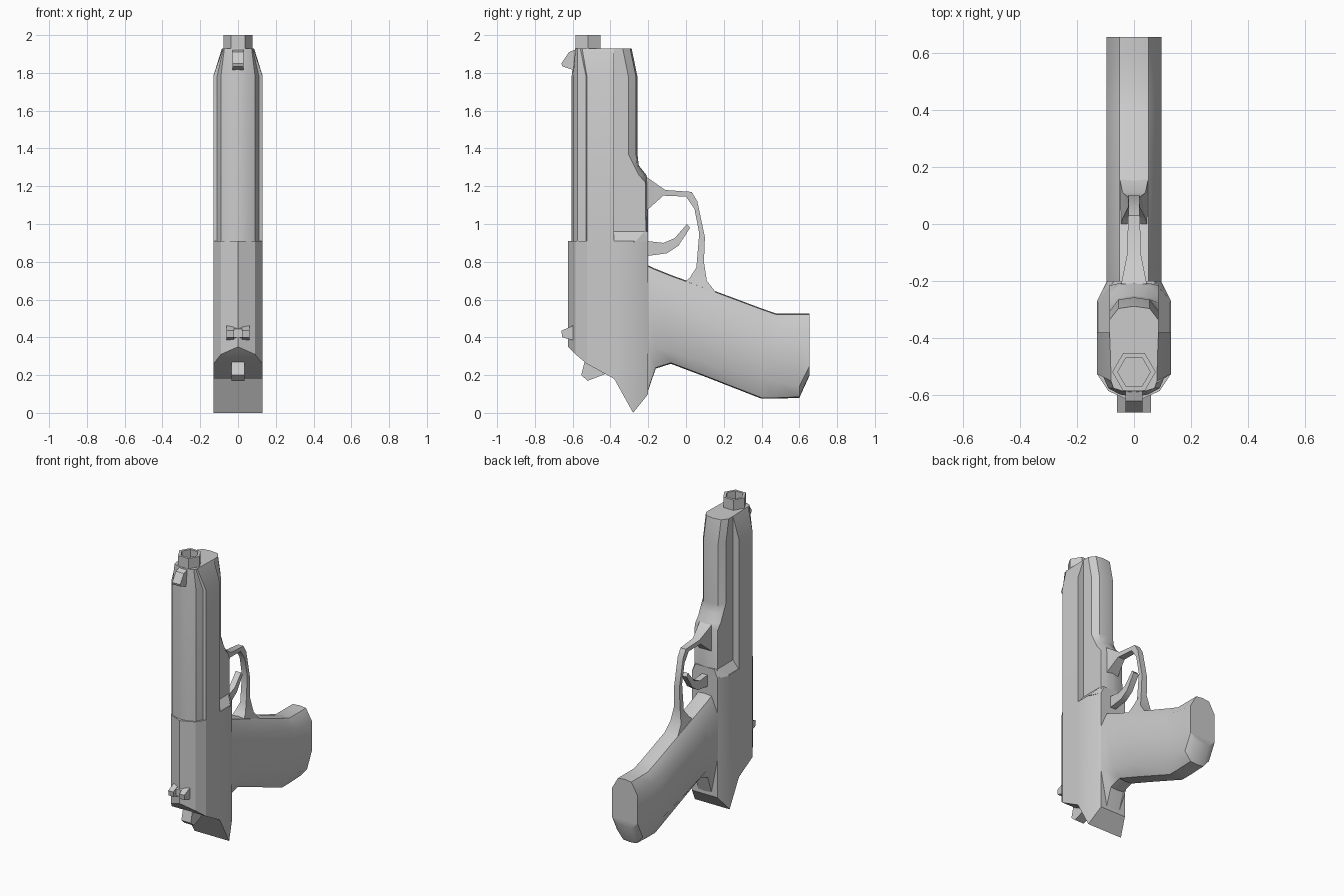
import bpy, bmesh, math

if "Cube" in bpy.data.objects:
    bpy.data.objects.remove(bpy.data.objects["Cube"])


def finish(name, bm, angle=28):
    bmesh.ops.remove_doubles(bm, verts=bm.verts, dist=1e-5)
    bmesh.ops.recalc_face_normals(bm, faces=bm.faces)
    mesh = bpy.data.meshes.new(name)
    bm.to_mesh(mesh)
    bm.free()
    ob = bpy.data.objects.new(name, mesh)
    bpy.context.collection.objects.link(ob)
    bpy.ops.object.select_all(action='DESELECT')
    ob.select_set(True)
    bpy.context.view_layer.objects.active = ob
    bpy.ops.object.shade_smooth_by_angle(angle=math.radians(angle))
    return ob


def loft(name, halves, angle=28):
    """Skin a list of half sections (x >= 0), each mirrored across x = 0."""
    bm = bmesh.new()
    rings = []
    for half in halves:
        pts = list(half) + [(-x, y, z) for x, y, z in reversed(half)]
        rings.append([bm.verts.new(p) for p in pts])
    n = len(rings[0])
    for a, b in zip(rings, rings[1:]):
        for i in range(n):
            j = (i + 1) % n
            bm.faces.new((a[i], a[j], b[j], b[i]))
    for r in (rings[0], rings[-1]):
        for i in range(n // 2 - 1):
            bm.faces.new((r[i], r[i + 1], r[n - 2 - i], r[n - 1 - i]))
    return finish(name, bm, angle)


def level(z, pts):
    return [(x, y, z) for x, y in pts]


def prism(name, profile, x0, x1):
    """Extrude a side profile (y, z) from x0 to x1."""
    bm = bmesh.new()
    face = bm.faces.new([bm.verts.new((x0, y, z)) for y, z in profile])
    ext = bmesh.ops.extrude_face_region(bm, geom=[face])
    bmesh.ops.translate(bm, vec=(x1 - x0, 0, 0),
                        verts=[g for g in ext['geom'] if isinstance(g, bmesh.types.BMVert)])
    return finish(name, bm)


# Rear body with sloping back end and tang
body = [(.095, -.2), (.13, -.28), (.13, -.38), (.13, -.525), (.09, -.585), (0, -.625)]
back_z = [.10, 0, .18, .26, .31, .35]
loft("rear_body", [[(x, y, z) for (x, y), z in zip(body, back_z)], level(.91, body)])

# Sloped shoulder where the wide body meets the narrow frame
loft("frame_shoulder", [level(.905, [(.13, -.385), (.13, -.27), (.095, -.2)]),
                        level(.96, [(.085, -.385), (.085, -.22), (.07, -.2)])])

# Slide with tapered muzzle
slide = [(.13, -.38), (.13, -.525), (.11, -.53), (.09, -.575), (.05, -.597), (0, -.605)]
muzzle = [(.085, -.38), (.08, -.55), (.077, -.56), (.072, -.575), (.04, -.585), (0, -.588)]
loft("slide", [level(.9, slide), level(1.785, slide), level(1.93, muzzle)])

# Lower frame and dust cover: height, side edge y, underside y
frame = [(.70, -.21, -.2), (1.22, -.215, -.2), (1.26, -.25, -.21), (1.31, -.275, -.25),
         (1.37, -.305, -.257), (1.78, -.305, -.257), (1.93, -.335, -.288)]
loft("lower_frame", [level(z, [(.085, -.4), (.085, e), (.055, u - .008), (0, u)])
                     for z, e, u in frame], 35)

# Grip: y, front strap z, front edge z, back edge z, back strap z
grip = [(-.28, .79, .69, .37, .12), (-.2, .78, .67, .36, .12), (-.16, .762, .66, .345, .235),
        (-.08, .73, .635, .325, .26), (.1, .665, .58, .27, .192), (.4, .553, .485, .185, .075),
        (.48, .525, .46, .16, .075), (.6, .525, .445, .14, .08), (.655, .525, .44, .25, .2)]
loft("grip", [[(0, y, f), (.05, y, f - .005), (.096, y, fe), (.096, y, be), (.05, y, b + .005), (0, y, b)]
              for y, f, fe, be, b in grip], 35)

# Trigger guard: outer point, inner point, half width
guard = [(-.21, 1.25, -.21, 1.07, .045), (-.11, 1.18, -.12, 1.15, .025), (.03, 1.17, 0, 1.145, .02),
         (.06, 1.12, .045, 1.08, .02), (.1, .93, .07, .95, .02), (.095, .8, .055, .77, .022),
         (.11, .7, .02, .715, .04), (.16, .635, -.02, .68, .05)]
loft("trigger_guard", [[(w, oy, oz), (w, iy, iz)] for oy, oz, iy, iz, w in guard], 35)

# Trigger
prism("trigger", [(-.21, .91), (-.12, .9), (-.06, .925), (.005, 1), (.022, .98), (-.04, .885),
                  (-.1, .845), (-.21, .83)], -.02, .02)

# Hammer
prism("hammer", [(-.53, .3), (-.555, .2), (-.52, .17), (-.43, .205), (-.4, .3)], -.035, .035)

# Front sight
prism("front_sight", [(-.58, 1.81), (-.655, 1.835), (-.66, 1.85), (-.62, 1.91), (-.58, 1.925)], -.03, .03)

# Rear sight: base and two posts
rear = [(-.58, .38), (-.655, .4), (-.66, .435), (-.58, .47)]
for side, name in ((1, "rear_sight_right"), (-1, "rear_sight_left")):
    prism(name, rear, side * .022, side * .06)
prism("rear_sight_base", [(-.58, .39), (-.632, .4), (-.632, .445), (-.58, .46)], -.022, .022)

# Six-sided barrel with recessed bore: radius, height
bm = bmesh.new()
rings = []
for r, z in ((.076, 1.9), (.076, 2), (.057, 2), (.057, 1.935)):
    rings.append([bm.verts.new((r * math.cos(k * math.pi / 3), -.518 + r * math.sin(k * math.pi / 3), z))
                  for k in range(6)])
for a, b in zip(rings, rings[1:]):
    for k in range(6):
        j = (k + 1) % 6
        bm.faces.new((a[k], a[j], b[j], b[k]))
for r in (rings[0], rings[-1]):
    bm.faces.new(r)
finish("barrel", bm)
